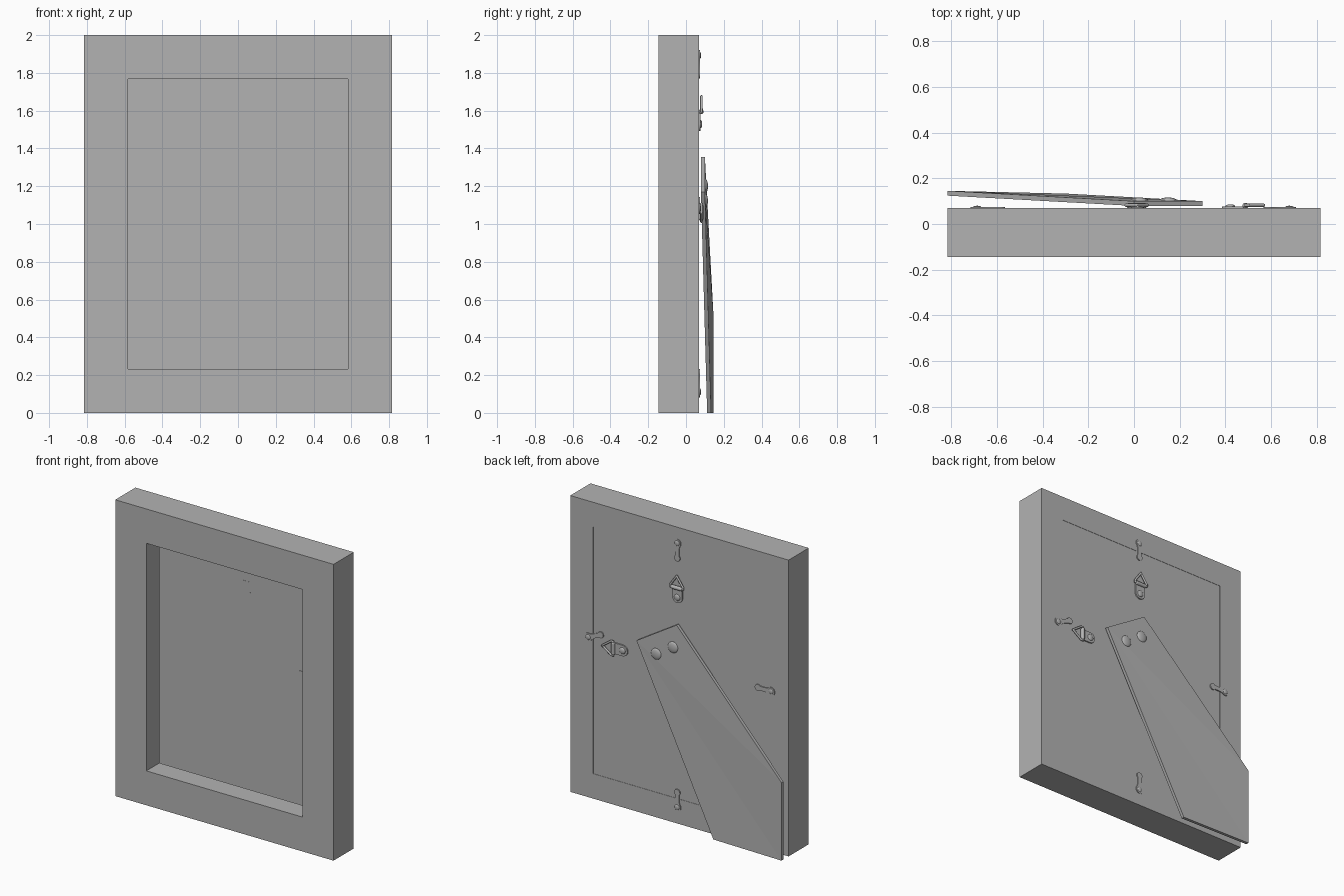
import bpy, bmesh, math
from mathutils import Matrix, Vector

cube = bpy.data.objects.get("Cube")
if cube:
    bpy.data.objects.remove(cube, do_unlink=True)

grey = bpy.data.materials.new("plain grey")
grey.use_nodes = True
COLOUR = (0.45, 0.45, 0.45, 1)
grey.diffuse_color = COLOUR
grey.node_tree.nodes["Principled BSDF"].inputs["Base Color"].default_value = COLOUR


def finish(bm, name, smooth=False, place=None):
    """Turn a bmesh into a named grey object, optionally turned about y and moved."""
    if place:
        x, z, angle = place
        bm.transform(Matrix.Translation((x, 0, z)) @ Matrix.Rotation(math.radians(angle), 4, "Y"))
    bmesh.ops.recalc_face_normals(bm, faces=bm.faces)
    mesh = bpy.data.meshes.new(name)
    bm.to_mesh(mesh)
    bm.free()
    mesh.materials.append(grey)
    obj = bpy.data.objects.new(name, mesh)
    bpy.context.collection.objects.link(obj)
    if smooth:
        bpy.ops.object.select_all(action="DESELECT")
        obj.select_set(True)
        bpy.context.view_layer.objects.active = obj
        bpy.ops.object.shade_smooth_by_angle(angle=math.radians(40))
    return obj


def plate(bm, outline, y0, y1):
    """Solid slab from an outline of (x, z) points."""
    rings = [[bm.verts.new((x, y, z)) for x, z in outline] for y in (y0, y1)]
    n = len(outline)
    for ring in rings:
        bm.faces.new(ring)
    for i in range(n):
        j = (i + 1) % n
        bm.faces.new((rings[0][i], rings[0][j], rings[1][j], rings[1][i]))


def dome(bm, x, y, z, r, h):
    """Flattened ball used for rivets and screw heads."""
    m = Matrix.Translation((x, y, z)) @ Matrix.Diagonal((r, h, r, 1))
    bmesh.ops.create_uvsphere(bm, u_segments=16, v_segments=10, radius=1, matrix=m)


def rod(bm, a, b, r):
    """Round bar with rounded ends."""
    a, b = Vector(a), Vector(b)
    d = b - a
    m = Matrix.Translation((a + b) / 2) @ d.to_track_quat("Z", "Y").to_matrix().to_4x4()
    bmesh.ops.create_cone(bm, cap_ends=True, segments=10, radius1=r, radius2=r, depth=d.length, matrix=m)
    for p in (a, b):
        bmesh.ops.create_uvsphere(bm, u_segments=10, v_segments=6, radius=r, matrix=Matrix.Translation(p))


def arc(cx, cz, r, a0, a1, n=8):
    angles = [math.radians(a0 + (a1 - a0) * i / n) for i in range(n + 1)]
    return [(cx + r * math.cos(a), cz + r * math.sin(a)) for a in angles]


# Mitred frame: a rebated section carried round four corners
W, H, FRONT, BACK = 0.815, 2.0, -0.145, 0.07
section = [(0, FRONT), (0.232, FRONT), (0.232, -0.005), (0.168, -0.005), (0.168, BACK), (0, BACK)]
bm = bmesh.new()
corners = []
for sx, sz in ((-1, -1), (1, -1), (1, 1), (-1, 1)):
    corners.append([bm.verts.new((sx * (W - d), y, H / 2 + sz * (H / 2 - d))) for d, y in section])
for i in range(4):
    a, b = corners[i], corners[(i + 1) % 4]
    for k in range(len(section)):
        m = (k + 1) % len(section)
        bm.faces.new((a[k], a[m], b[m], b[k]))
finish(bm, "frame")

# Thin backing board in the rebate
bm = bmesh.new()
plate(bm, [(-0.645, 0.163), (0.645, 0.163), (0.645, 1.837), (-0.645, 1.837)], 0.063, 0.068)
finish(bm, "backing_board")

# Easel leg: slanted slab leaning away from the board
leg = [(0.30, 0.10, 1.17), (0.0, 0.10, 1.355), (-0.815, 0.145, 0.525),
       (-0.815, 0.145, 0.0), (-0.297, 0.133, 0.0)]
bm = bmesh.new()
outer = [bm.verts.new(p) for p in leg]
inner = [bm.verts.new((x, y - 0.021, z)) for x, y, z in leg]
for side in (outer, inner):
    for i in range(1, 4):
        bm.faces.new((side[0], side[i], side[i + 1]))
for i in range(5):
    j = (i + 1) % 5
    bm.faces.new((outer[i], outer[j], inner[j], inner[i]))
finish(bm, "easel_leg")

# Screw heads on the leg
for i, (x, z) in enumerate(((0.149, 1.122), (0.024, 1.20))):
    bm = bmesh.new()
    dome(bm, x, 0.104, z, 0.038, 0.012)
    finish(bm, f"leg_screw_{i + 1}", True)

# Hangers: strap, rivet, barrel and triangular ring
for name, place in (("top_hanger", (0.012, 1.595, 0)), ("side_hanger", (0.487, 1.06, 90))):
    bm = bmesh.new()
    plate(bm, [(0.037, 0.0), (-0.037, 0.0)] + arc(0, -0.066, 0.037, 180, 360), 0.062, 0.077)
    dome(bm, 0, 0.077, -0.066, 0.022, 0.009)
    rod(bm, (-0.032, 0.08, 0), (0.032, 0.08, 0), 0.013)
    ring = [(-0.047, 0.082, 0), (0.047, 0.082, 0), (0.047, 0.082, 0.014),
            (0, 0.082, 0.08), (-0.047, 0.082, 0.014)]
    for i in range(5):
        rod(bm, ring[i], ring[(i + 1) % 5], 0.007)
    finish(bm, name, True, place)

# Turn buttons: waisted plates holding the board
outline = (arc(0, 0.046, 0.029, -50, 230) + [(-0.014, 0.0)]
           + arc(0, -0.054, 0.022, 130, 410) + [(0.014, 0.0)])
buttons = {"top": (0.015, 1.847, 0), "bottom": (0.015, 0.157, 180),
           "right": (-0.64, 1.08, -90), "left": (0.637, 1.10, 113)}
for side, place in buttons.items():
    bm = bmesh.new()
    plate(bm, outline, 0.066, 0.075)
    dome(bm, 0, 0.074, 0.046, 0.018, 0.006)
    finish(bm, side + "_turn_button", True, place)
